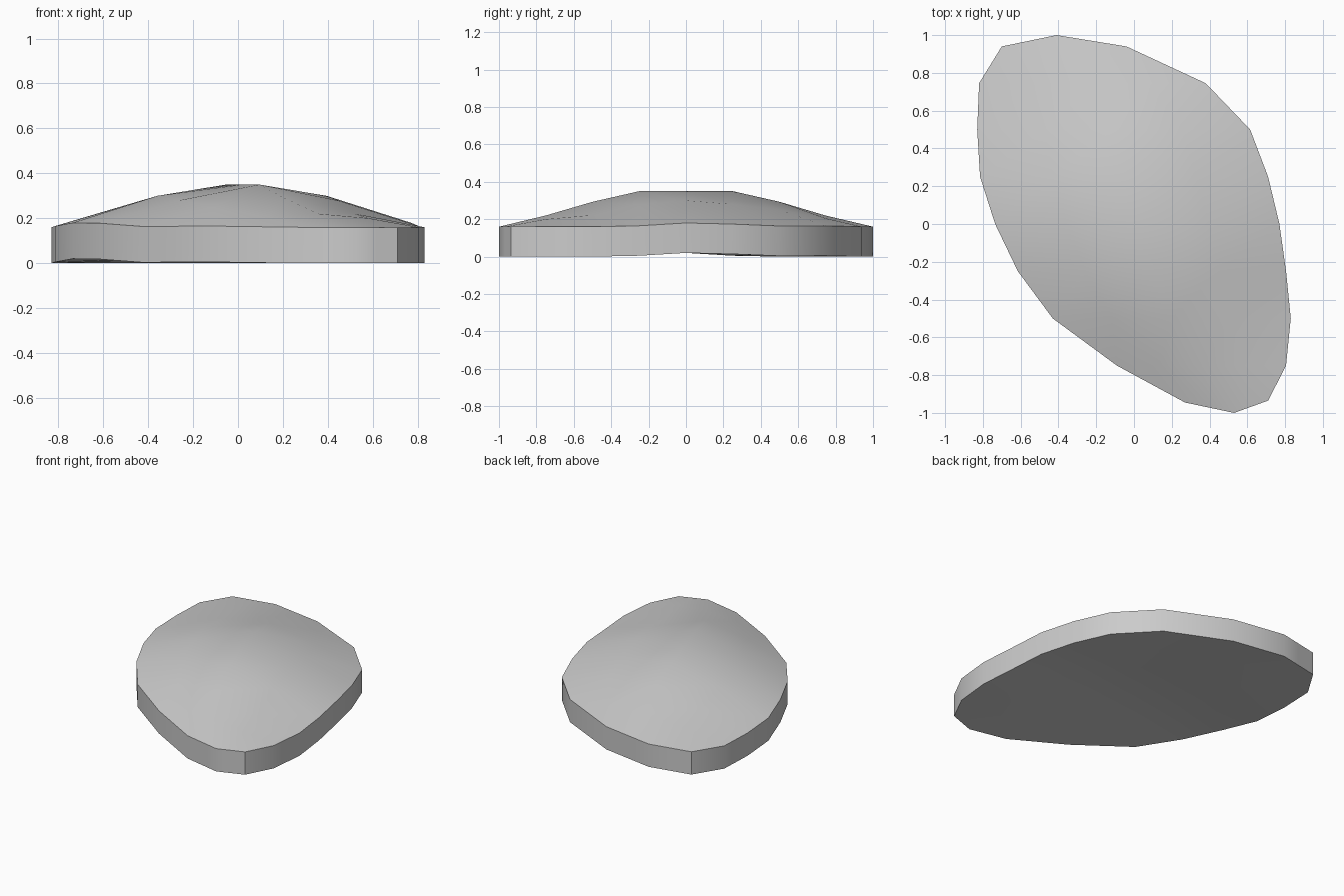
import bpy, bmesh

if "Cube" in bpy.data.objects:
    bpy.data.objects.remove(bpy.data.objects["Cube"])

THICK = 0.16
HOLLOW = 0.2   # how much of the dome's rise the underside follows
# Cross rows of the dome: y, left x, right x, five heights from left to right
ROWS = [
    (-0.75, -0.09, 0.805, (0.165, 0.205, 0.22, 0.20, 0.16)),
    (-0.50, -0.43, 0.83, (0.164, 0.25, 0.293, 0.222, 0.16)),
    (-0.25, -0.615, 0.805, (0.178, 0.28, 0.35, 0.278, 0.165)),
    (0.00, -0.735, 0.77, (0.18, 0.30, 0.35, 0.30, 0.18)),
    (0.25, -0.815, 0.71, (0.165, 0.278, 0.35, 0.28, 0.174)),
    (0.50, -0.83, 0.615, (0.16, 0.235, 0.293, 0.25, 0.164)),
    (0.745, -0.82, 0.38, (0.16, 0.20, 0.22, 0.205, 0.165)),
]


def end_row(left, tip, right):
    """Rounded end: three outline points with midpoints between them."""
    mid = lambda a, b: ((a[0] + b[0]) / 2, (a[1] + b[1]) / 2)
    pts = [left, mid(left, tip), tip, mid(tip, right), right]
    return [(x, y, THICK) for x, y in pts]


def cross_row(y, x0, x1, heights):
    return [(x0 + (x1 - x0) * i / 4, y, z) for i, z in enumerate(heights)]


def under_row(row):
    """Shallow copy of a top row, lowered by the rim thickness."""
    out = []
    for i, (x, y, z) in enumerate(row):
        chord = row[0][2] + (row[4][2] - row[0][2]) * i / 4
        out.append((x, y, chord + HOLLOW * (z - chord) - THICK))
    return out


grid = [end_row((0.27, -0.945), (0.53, -1.0), (0.71, -0.935))]
grid += [cross_row(*r) for r in ROWS]
grid.append(end_row((-0.70, 0.94), (-0.41, 1.0), (-0.04, 0.94)))

bm = bmesh.new()


def sheet(rows):
    """Quad sheet; returns its vertices in order around the rim."""
    v = [[bm.verts.new(p) for p in row] for row in rows]
    for a, b in zip(v, v[1:]):
        for i in range(4):
            bm.faces.new((a[i], a[i + 1], b[i + 1], b[i]))
    return v[0] + [r[-1] for r in v[1:-1]] + v[-1][::-1] + [r[0] for r in v[-2:0:-1]]


# Domed top, underside and straight rim
top, bottom = sheet(grid), sheet([under_row(r) for r in grid])
for i in range(len(top)):
    bm.faces.new((top[i - 1], top[i], bottom[i], bottom[i - 1]))
bmesh.ops.recalc_face_normals(bm, faces=bm.faces[:])

mesh = bpy.data.meshes.new("domed_plate")
bm.to_mesh(mesh)
bm.free()
plate = bpy.data.objects.new("domed_plate", mesh)
bpy.context.collection.objects.link(plate)
bpy.context.view_layer.objects.active = plate
plate.select_set(True)
bpy.ops.object.shade_smooth_by_angle(angle=0.6)
